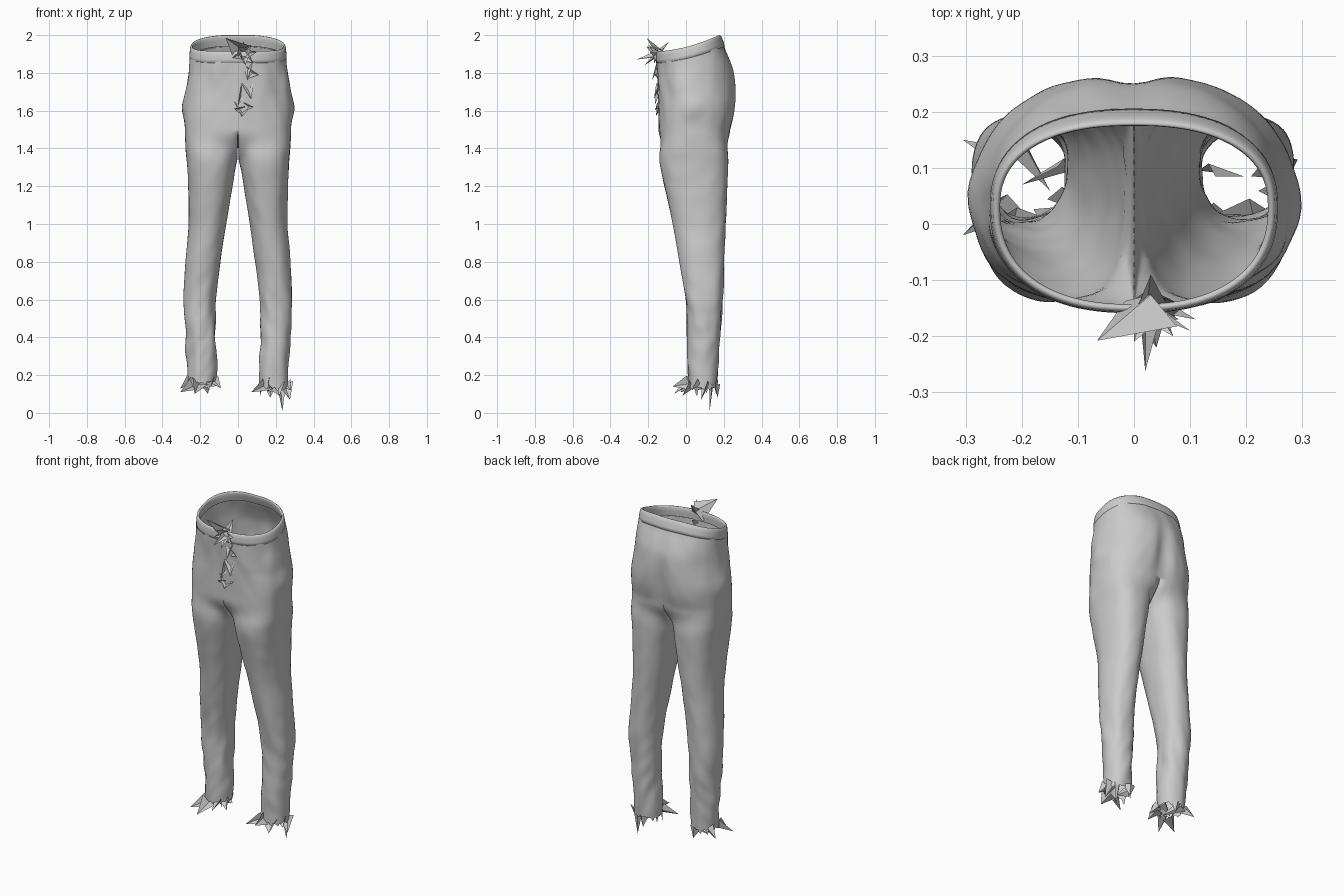
import bpy, bmesh, math, random
from mathutils import Vector, noise

if "Cube" in bpy.data.objects:
    bpy.data.objects.remove(bpy.data.objects["Cube"])

random.seed(4)
YM = 0.03          # depth at which the garment is widest
N, K = 48, 17      # points around the outer half, points along the crotch seam


def sample(table, z):
    """Smooth (Hermite) interpolation of rows (z, a, b, ...) listed with rising z."""
    z = max(table[0][0], min(table[-1][0], z))
    i = 0
    while i < len(table) - 2 and z > table[i + 1][0]:
        i += 1
    p, q = table[i], table[i + 1]
    o, r = table[max(i - 1, 0)], table[min(i + 2, len(table) - 1)]
    h = q[0] - p[0]
    t = (z - p[0]) / h
    out = []
    for k in range(1, len(p)):
        m0 = (q[k] - o[k]) / (q[0] - o[0]) * h
        m1 = (r[k] - p[k]) / (r[0] - p[0]) * h
        out.append((2*t**3 - 3*t*t + 1)*p[k] + (t**3 - 2*t*t + t)*m0
                   + (3*t*t - 2*t**3)*q[k] + (t**3 - t*t)*m1)
    return out


def spow(v, e):
    return math.copysign(abs(v) ** (2 / e), v)


def oval(a, w, yf, yb, e=2.35):
    s = spow(math.sin(a), e)
    return w * spow(math.cos(a), e), YM + s * ((yb - YM) if s > 0 else (YM - yf))


def rim_z(y):
    t = max(0, min(1, (y + 0.155) / 0.34))
    return 1.915 + 0.085 * t ** 1.7


# z, half width, front, back
HIPS = [(1.50, .280, -.145, .236), (1.60, .284, -.146, .260), (1.70, .277, -.148, .269),
        (1.80, .263, -.154, .258), (1.88, .256, -.157, .228), (1.94, .252, -.157, .200)]
# z, inner, outer, front, back
LEG = [(.12, .117, .262, .015, .160), (.25, .112, .268, .010, .168), (.40, .118, .278, .008, .180),
       (.60, .116, .288, -.002, .194), (.80, .092, .278, -.035, .200), (1.0, .062, .262, -.070, .210),
       (1.2, .030, .264, -.114, .219), (1.30, .014, .269, -.134, .222), (1.38, .005, .274, -.143, .225)]


def hip_row(u):
    row = []
    for i in range(N + 1):
        a = math.pi * (i / N - 0.5)
        y = oval(a, .26, -.15, .22)[1]
        z = 1.5 + u * (rim_z(y) - 0.055 - 1.5)
        w, yf, yb = sample(HIPS, z)
        # squarer section towards the legs, rounder over the seat
        e = 2.35 + .45 * max(0, min(1, (1.68 - z) / .18))
        if y > YM:
            e -= .2 * math.exp(-((z - 1.75) / .08) ** 2)
        x, y = oval(a, w, yf, yb, e)
        # pocket bulge at the side and cleft between the two seat halves
        x += 0.014 * math.exp(-((z - 1.62) / .06) ** 2 - ((y - .05) / .06) ** 2)
        if y > 0:
            y -= 0.026 * math.exp(-(x / .045) ** 2) * math.exp(-((z - 1.63) / .17) ** 2)
        row.append(Vector((x, y, z)))
    row[0].x = row[-1].x = 0
    return row


def leg_row(z):
    inn, out, yf, yb = sample(LEG, z)
    cx, rx, cy, ry = (inn + out) / 2, (out - inn) / 2, (yf + yb) / 2, (yb - yf) / 2
    angs = [math.radians(-150 + 300 * i / N) for i in range(N + 1)]
    angs += [math.radians(150 + 60 * i / (K + 1)) for i in range(1, K + 1)]
    e = 2.2 + 0.35 * max(0, (z - 1.0) / .4)
    return [Vector((cx + rx * spow(math.cos(a), e), cy + ry * spow(math.sin(a), e), z)) for a in angs]


def finish(bm, name, smooth=True):
    me = bpy.data.meshes.new(name)
    bm.to_mesh(me)
    bm.free()
    ob = bpy.data.objects.new(name, me)
    bpy.context.collection.objects.link(ob)
    for p in me.polygons:
        p.use_smooth = smooth
    return ob


def loft(bm, rows, closed):
    vr = [[bm.verts.new(p) for p in r] for r in rows]
    for r, q in zip(vr, vr[1:]):
        n = len(r)
        for i in range(n if closed else n - 1):
            j = (i + 1) % n
            bm.faces.new((r[i], r[j], q[j], q[i]))


# Trousers: hips and two legs sharing a crotch seam
bm = bmesh.new()
for side, hem in ((1, .135), (-1, .165)):
    hips = [hip_row(i / 24) for i in range(25)]
    back = hips[0][-1].y
    seam = []
    for i in range(1, K + 1):
        t = i / (K + 1)
        seam.append(Vector((0, back + t * (-.145 - back), 1.5 - .09 * math.sin(math.pi * t) ** .7)))
    top = [p.copy() for p in hips[0]] + seam
    low = leg_row(1.28)
    legs = [top]
    for k in range(1, 13):
        f = k / 13
        shape = leg_row(min(1.5 + f * (1.28 - 1.5), 1.38))
        g = min(1, f * 1.25)
        g = g * g * (3 - 2 * g)
        row = []
        for a, b, s in zip(top, low, shape):
            p = a.lerp(s, g)
            p.z = a.z + f * (b.z - a.z)
            p.x = max(p.x, 0.002)
            row.append(p)
        legs.append(row)
    rows = 64
    for k in range(rows + 1):
        legs.append(leg_row(1.28 + k / rows * (hem - 1.28)))
    # torn hem
    for p in legs[-1]:
        p.z -= max(0, noise.noise(Vector((p.x * 60, p.y * 60, side * 5)))) * .06
    for r in hips + legs:
        for p in r:
            p.x *= side
    loft(bm, hips, False)
    loft(bm, legs, True)
bmesh.ops.remove_doubles(bm, verts=bm.verts, dist=0.0005)
bmesh.ops.recalc_face_normals(bm, faces=bm.faces)
bm.normal_update()
# Cloth folds: slanted, stronger towards the shins and around the fly
moves = []
for v in bm.verts:
    x, y, z = v.co
    amp = .002 + .005 * math.exp(-((z - .38) / .25) ** 2)
    amp += .004 * math.exp(-((z - 1.75) / .12) ** 2) * (y < .05)
    if abs(x) < .02 and z > 1.3:
        amp = 0
    n1 = noise.noise(Vector((x * 12, y * 12, z * 11 + abs(x) * 14)))
    n2 = noise.noise(Vector((x * 16 + 3, y * 16, z * 5)))
    moves.append((v, v.normal * amp * (1.1 * n1 + 1.1 * n2)))
for v, d in moves:
    v.co += d
finish(bm, "trousers")

# Waistband: flat strip, open at top, folded to the inside
bm = bmesh.new()
PROFILE = [(.064, -.003), (.062, .003), (.045, .004), (.02, .003), (.006, .001), (0, -.004),
           (.002, -.009), (.01, -.012), (.03, -.012), (.06, -.010)]
band = []
for drop, off in PROFILE:
    row = []
    for i in range(96):
        a = 2 * math.pi * i / 96
        y0 = oval(a, .25, -.155, .19)[1]
        lean = .3 * drop
        x, y = oval(a, .25 + off + lean * .2, -.155 - off, .184 + off + lean)
        row.append(Vector((x, y, rim_z(y0) - drop)))
    band.append(row)
loft(bm, band, True)
bmesh.ops.recalc_face_normals(bm, faces=bm.faces)
finish(bm, "waistband")


def shard(bm, base, tip, width):
    """A folded, pointed scrap of cloth."""
    b, t = Vector(base), Vector(tip)
    d = (t - b).normalized()
    side = d.cross(Vector((random.uniform(-.4, .4), -1, random.uniform(-.4, .4)))).normalized()
    fold = d.cross(side) * width * .3
    a, c, m, e = [bm.verts.new(p) for p in (b - side * width / 2, b + side * width / 2, b + fold, t)]
    bm.faces.new((a, m, e))
    bm.faces.new((m, c, e))


# Tangled knot and fly scraps at the front
bm = bmesh.new()
knot = (.03, -.16, 1.90)
for tip, w in (((-.066, -.208, 1.985), .13), ((.02, -.262, 1.87), .05), ((.10, -.19, 1.91), .06),
               ((.03, -.09, 1.965), .07), ((-.03, -.19, 1.88), .06), ((.07, -.20, 1.95), .06),
               ((.08, -.17, 1.85), .06), ((.0, -.21, 1.94), .08), ((.04, -.22, 1.84), .06)):
    shard(bm, knot, tip, w)
for base, tip, w in (((.04, -.15, 1.80), (.11, -.17, 1.79), .07), ((.05, -.15, 1.86), (.05, -.18, 1.76), .06),
                     ((.05, -.15, 1.75), (.07, -.17, 1.66), .07), ((.04, -.145, 1.72), (.0, -.165, 1.63), .06),
                     ((.03, -.145, 1.64), (.02, -.16, 1.57), .10), ((.03, -.145, 1.62), (.08, -.16, 1.62), .05),
                     ((.03, -.145, 1.60), (-.02, -.165, 1.61), .05)):
    shard(bm, base, tip, w)
finish(bm, "front_knot", False)

# Torn scraps hanging from the hems
HEMS = {
    "right_hem_scraps": [((.15, .02, .15), (.07, -.03, .11), .07), ((.18, .01, .16), (.16, -.07, .14), .08),
                         ((.23, .13, .15), (.235, .125, .01), .05), ((.25, .10, .16), (.275, .08, .07), .09),
                         ((.20, .02, .15), (.22, -.02, .09), .10), ((.25, .06, .16), (.28, .03, .12), .07),
                         ((.17, .16, .15), (.17, .168, .08), .07), ((.13, .09, .15), (.195, .085, .11), .06)],
    "left_hem_scraps": [((-.22, .03, .16), (-.305, -.02, .11), .09), ((-.25, .12, .17), (-.305, .15, .13), .07),
                        ((-.20, .01, .17), (-.23, -.065, .10), .09), ((-.13, .05, .18), (-.09, .02, .13), .06),
                        ((-.15, .02, .18), (-.14, -.05, .14), .07), ((-.17, .15, .17), (-.16, .16, .10), .07),
                        ((-.22, .15, .17), (-.15, .06, .12), .07), ((-.12, .10, .17), (-.20, .07, .13), .06)],
}
for name, items in HEMS.items():
    bm = bmesh.new()
    for base, tip, w in items:
        shard(bm, base, tip, w)
    finish(bm, name, False)
